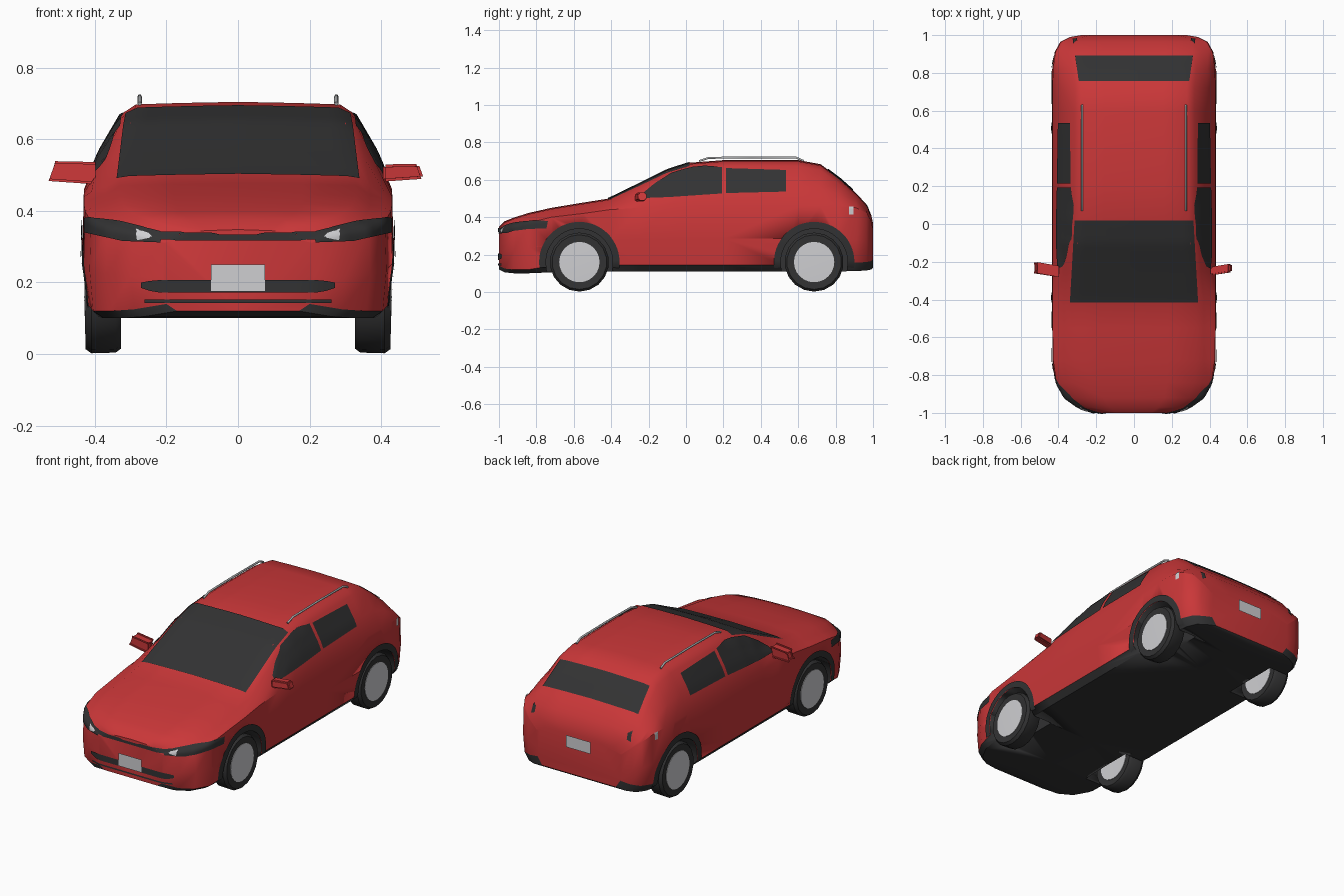
import bpy, bmesh, math
from mathutils import Vector
from mathutils.bvhtree import BVHTree

if "Cube" in bpy.data.objects:
    bpy.data.objects.remove(bpy.data.objects["Cube"])


def material(name, r, g, b):
    m = bpy.data.materials.new(name)
    m.use_nodes = True
    m.diffuse_color = (r, g, b, 1)
    m.node_tree.nodes["Principled BSDF"].inputs["Base Color"].default_value = (r, g, b, 1)
    return m


RED = material("red paint", 0.59, 0.038, 0.04)
DARK = material("dark trim", 0.032, 0.032, 0.033)
LIGHT = material("light grey", 0.62, 0.62, 0.64)
SILVER = material("silver", 0.42, 0.43, 0.44)


def add_object(name, bm, mats, angle=35):
    mesh = bpy.data.meshes.new(name)
    bm.to_mesh(mesh)
    bm.free()
    for m in mats:
        mesh.materials.append(m)
    ob = bpy.data.objects.new(name, mesh)
    bpy.context.collection.objects.link(ob)
    activate(ob)
    bpy.ops.object.shade_smooth_by_angle(angle=math.radians(angle))
    return ob


def activate(ob):
    bpy.ops.object.select_all(action="DESELECT")
    ob.select_set(True)
    bpy.context.view_layer.objects.active = ob


# Body stations: y, half width, floor, shoulder height, roof half width, top
STATIONS = [
    (-1.0, .21, .12, .31, .18, .345), (-.97, .30, .105, .33, .26, .375),
    (-.92, .37, .10, .345, .32, .395), (-.84, .415, .10, .37, .35, .42),
    (-.72, .432, .105, .40, .36, .447), (-.55, .435, .11, .42, .36, .475),
    (-.41, .435, .11, .44, .36, .497), (-.25, .435, .11, .45, .345, .575),
    (-.1, .435, .11, .455, .33, .65), (.02, .435, .11, .46, .32, .688),
    (.2, .435, .11, .46, .315, .702), (.6, .435, .11, .46, .31, .702),
    (.72, .435, .11, .46, .31, .68), (.82, .433, .11, .46, .32, .605),
    (.91, .42, .112, .45, .34, .525), (.965, .39, .115, .42, .335, .465),
    (.99, .34, .12, .38, .30, .41), (1.0, .28, .13, .33, .25, .365)]


def section(y, w, b, s, r, t):
    lip = .02 if y < -.8 else .045 if y > .8 else .035
    half = [(0, b), (w - .04, b), (w - .01, b + lip), (w, (b + s) / 2), (w - .004, s),
            ((w + r) / 2 + .012, (s + t - .03) / 2), (r + .01, t - .03),
            (r - .03, t - .004), (r / 2, t), (0, t + .003)]
    ring = half + [(-x, z) for x, z in half[-2:0:-1]]
    return [Vector((x, y, z)) for x, z in ring]


bm = bmesh.new()
rings = [[bm.verts.new(p) for p in section(*st)] for st in STATIONS]
count = len(rings[0])
for a, c in zip(rings, rings[1:]):
    for i in range(count):
        j = (i + 1) % count
        f = bm.faces.new((a[i], a[j], c[j], c[i]))
        f.material_index = int(i < 2 or i >= count - 2)   # floor and sills
bm.faces.new(rings[0])
bm.faces.new(rings[-1])
bmesh.ops.recalc_face_normals(bm, faces=bm.faces)
surface = BVHTree.FromBMesh(bm)
body = add_object("body", bm, [RED, DARK])

# Wheel wells
AXLES = {"front": -.57, "rear": .685}
WHEEL_Z = .16


def lathe(name, profile, y, side, mats, sides=18, index=0):
    """Closed solid turned about a wheel axle from (radius, x) pairs."""
    bm = bmesh.new()
    verts = [bm.verts.new((side * x, y, WHEEL_Z + r)) for r, x in profile]
    edges = [bm.edges.new((verts[i], verts[(i + 1) % len(verts)])) for i in range(len(verts))]
    bmesh.ops.spin(bm, geom=verts + edges, cent=(0, y, WHEEL_Z), axis=(1, 0, 0),
                   angle=math.tau, steps=sides, use_duplicate=False)
    bmesh.ops.remove_doubles(bm, verts=bm.verts, dist=.0005)
    bmesh.ops.dissolve_degenerate(bm, edges=bm.edges, dist=.0005)
    bmesh.ops.recalc_face_normals(bm, faces=bm.faces)
    for f in bm.faces:
        f.material_index = index
    return add_object(name, bm, mats)


for end, y in AXLES.items():
    for side in (1, -1):
        cutter = lathe("well_cutter", [(0, .27), (.18, .27), (.18, .6), (0, .6)],
                       y, side, [RED, DARK], 24, 1)
        cutter.hide_render = True
        activate(body)
        mod = body.modifiers.new("well", "BOOLEAN")
        mod.operation, mod.solver, mod.object = "DIFFERENCE", "EXACT", cutter
        bpy.ops.object.modifier_apply(modifier=mod.name)
        bpy.data.objects.remove(cutter)

# Plates that follow the body surface
VIEWS = {
    "front": (lambda u, v: Vector((u, -3, v)), Vector((0, 1, 0))),
    "back": (lambda u, v: Vector((u, 3, v)), Vector((0, -1, 0))),
    "top": (lambda u, v: Vector((u, v, 3)), Vector((0, 0, -1))),
    "left": (lambda u, v: Vector((3, u, v)), Vector((-1, 0, 0))),
    "right": (lambda u, v: Vector((-3, u, v)), Vector((1, 0, 0)))}


def along(points, t):
    """Point at fraction t of a polyline, measured by length."""
    pts = [Vector(p) for p in points]
    lengths = [(q - p).length for p, q in zip(pts, pts[1:])]
    d = t * sum(lengths)
    for p, q, n in zip(pts, pts[1:], lengths):
        if d <= n:
            return p.lerp(q, d / n)
        d -= n
    return pts[-1]


def plate(name, view, lower, upper, mat, lift=.005, nu=20, nv=6):
    origin, ray = VIEWS[view]
    bm = bmesh.new()
    grid = []
    for i in range(nu + 1):
        lo, up = along(lower, i / nu), along(upper, i / nu)
        row = []
        for j in range(nv + 1):
            start = origin(*lo.lerp(up, j / nv))
            hit, normal = surface.ray_cast(start, ray)[:2]
            if hit is None:
                hit, normal = surface.find_nearest(start + ray * 2.2)[:2]
            row.append(bm.verts.new(hit + normal * lift))
        grid.append(row)
    for a, c in zip(grid, grid[1:]):
        for j in range(nv):
            f = bm.faces.new((a[j], c[j], c[j + 1], a[j + 1]))
            f.normal_update()
            if f.normal.dot(ray) > 0:
                f.normal_flip()
    return add_object(name, bm, [mat])


def box_plate(name, view, u0, u1, v0, v1, mat, lift=.005):
    return plate(name, view, [(u0, v0), (u1, v0)], [(u0, v1), (u1, v1)], mat, lift)


def flip(points, s):
    return [(s * u, v) for u, v in points]


# Glass
plate("windscreen", "top", [(-.337, -.415), (.337, -.415)], [(-.312, .02), (.312, .02)], DARK, nv=16)
plate("rear_window", "top", [(-.29, .755), (.29, .755)], [(-.31, .89), (.31, .89)], DARK, nv=10)
for side in ("left", "right"):
    plate(side + "_front_window", side, [(-.235, .50), (-.1, .505), (.192, .525)],
          [(-.225, .53), (-.165, .58), (-.075, .635), (.03, .665), (.1, .672), (.192, .665)], DARK)
    plate(side + "_rear_window", side, [(.215, .527), (.535, .535)],
          [(.215, .66), (.535, .65)], DARK)

# Nose trim and number plates
box_plate("upper_grille", "front", -.22, .22, .318, .334, DARK)
plate("lower_grille", "front", [(-.27, .185), (-.23, .172), (.23, .172), (.27, .185)],
      [(-.27, .20), (-.23, .207), (.23, .207), (.27, .20)], DARK)
box_plate("lower_slot", "front", -.26, .26, .143, .152, DARK)
box_plate("front_number_plate", "front", -.075, .075, .176, .25, LIGHT, .009)
box_plate("rear_number_plate", "back", -.08, .08, .285, .355, LIGHT, .008)

for s, side in ((1, "left"), (-1, "right")):
    # Lamps
    plate(side + "_headlight", "front", flip([(.215, .312), (.32, .316), (.426, .34)], s),
          flip([(.215, .342), (.32, .368), (.426, .38)], s), DARK)
    plate(side + "_grille_wing", "front", flip([(.05, .334), (.215, .334)], s),
          flip([(.07, .339), (.215, .341)], s), DARK, nv=2)
    plate(side + "_headlight_glint", "front", flip([(.24, .325), (.28, .318)], s),
          flip([(.25, .335), (.285, .347)], s), LIGHT, .008)
    plate(side + "_tail_mark", "back", flip([(.30, .42), (.325, .41)], s),
          flip([(.30, .455), (.32, .465)], s), DARK)
    box_plate(side + "_tail_glint", side, .87, .895, .415, .455, LIGHT)

    # Wheels and arch trim
    for end, y in AXLES.items():
        name = side + "_" + end
        lathe(name + "_tyre", [(.1, .33), (.145, .327), (.156, .342), (.158, .41),
                               (.146, .427), (.1, .424)], y, s, [DARK])
        lathe(name + "_hub", [(0, .329), (.108, .327), (.108, .427), (0, .430)], y, s, [LIGHT], 24)
        arcs = []
        for r in (.178, .215):
            arcs.append([(y + r * math.cos(a), WHEEL_Z + r * math.sin(a))
                         for a in (math.radians(-8 + 7 * k) for k in range(29))])
        plate(name + "_arch_trim", side, arcs[0], arcs[1], DARK, nu=36, nv=3)

    # Door mirror
    bm = bmesh.new()
    bmesh.ops.create_cube(bm, size=1)
    for v in bm.verts:
        outer, high = v.co.x > 0, v.co.z > 0
        x = (.505 if high else .52) if outer else .405
        z = (.532 if high else .49) if outer else (.53 if high else .482)
        v.co = (s * x, -.245 + v.co.y * .045 + (.012 if outer else -.005), z)
    bmesh.ops.bevel(bm, geom=bm.edges[:], offset=.007, segments=2, affect="EDGES")
    bmesh.ops.recalc_face_normals(bm, faces=bm.faces)
    add_object(side + "_mirror", bm, [RED])

    # Roof rail
    curve = bpy.data.curves.new(side + "_roof_rail", "CURVE")
    curve.dimensions = "3D"
    curve.bevel_depth, curve.bevel_resolution, curve.use_fill_caps = .006, 1, True
    path = [(.07, .70), (.12, .717), (.35, .72), (.59, .718), (.63, .70)]
    spline = curve.splines.new("POLY")
    spline.points.add(len(path) - 1)
    for p, (y, z) in zip(spline.points, path):
        p.co = (s * .275, y, z, 1)
    curve.materials.append(SILVER)
    rail = bpy.data.objects.new(side + "_roof_rail", curve)
    bpy.context.collection.objects.link(rail)
    activate(rail)
    bpy.ops.object.convert(target="MESH")
